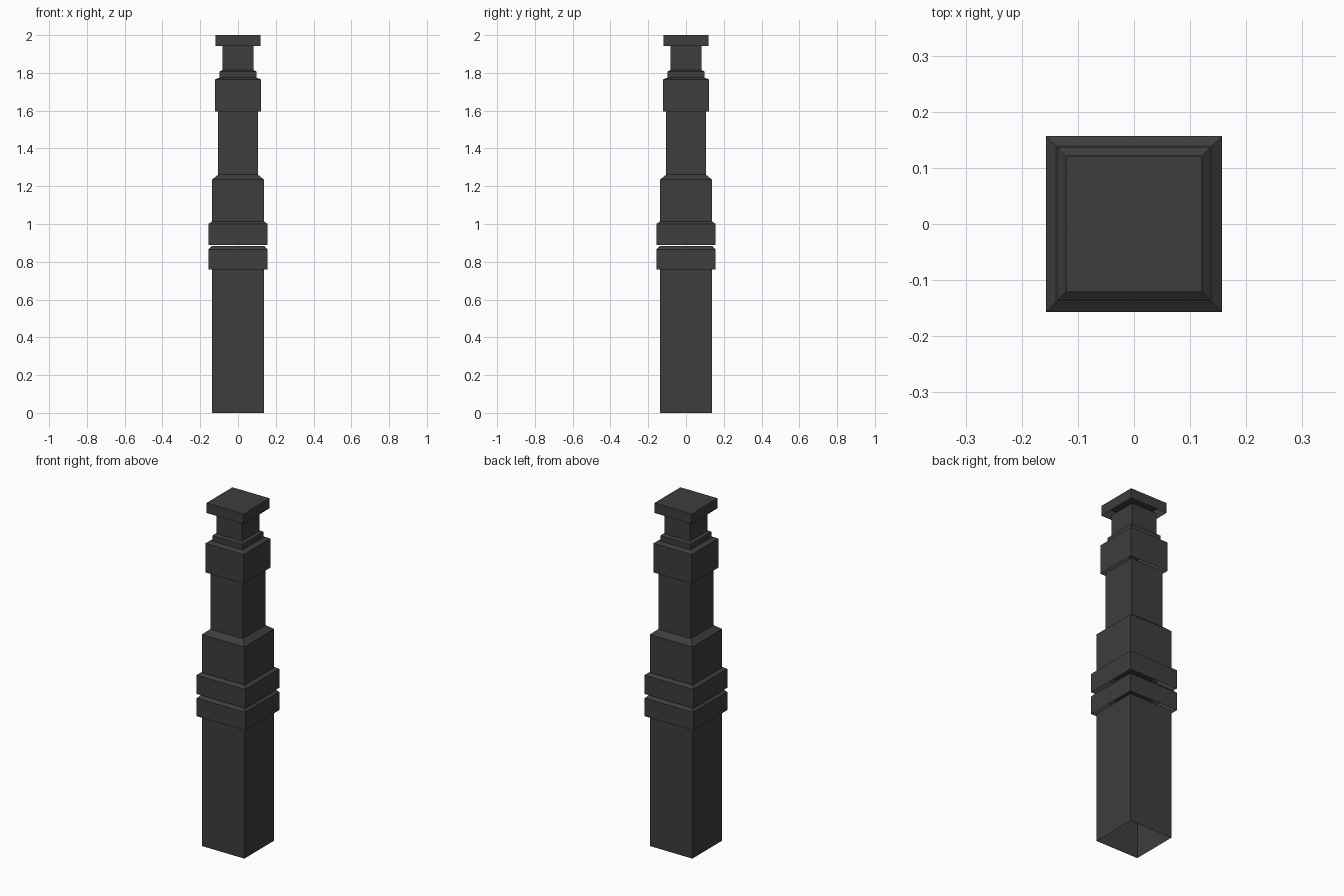
import bpy
import bmesh

default = bpy.data.objects.get("Cube")
if default:
    bpy.data.objects.remove(default, do_unlink=True)

# Single dark colour
charcoal = bpy.data.materials.new("charcoal")
charcoal.use_nodes = True
COLOUR = (0.047, 0.047, 0.047, 1.0)
charcoal.diffuse_color = COLOUR
charcoal.node_tree.nodes["Principled BSDF"].inputs["Base Color"].default_value = COLOUR


def square_shell(name, profile):
    """Square shell, open underneath, from (half width, height) steps upward."""
    bm = bmesh.new()
    rings = []
    for half, z in profile:
        corners = ((-half, -half), (half, -half), (half, half), (-half, half))
        rings.append([bm.verts.new((x, y, z)) for x, y in corners])
    for low, high in zip(rings, rings[1:]):
        for i in range(4):
            j = (i + 1) % 4
            bm.faces.new((low[i], low[j], high[j], high[i]))
    bm.faces.new(rings[-1])
    mesh = bpy.data.meshes.new(name)
    bm.to_mesh(mesh)
    bm.free()
    mesh.materials.append(charcoal)
    obj = bpy.data.objects.new(name, mesh)
    bpy.context.collection.objects.link(obj)
    return obj


# Lower post and the two chamfered bands with a thin gap between them
square_shell("lower_post", [(0.137, 0), (0.137, 0.76)])
square_shell("lower_band", [(0.157, 0.76), (0.157, 0.866), (0.138, 0.884)])
square_shell("upper_band", [(0.157, 0.89), (0.157, 1.0), (0.139, 1.013)])

# Middle block and narrower shaft
square_shell("middle_block", [(0.137, 1.013), (0.137, 1.235), (0.105, 1.262)])
square_shell("shaft", [(0.105, 1.262), (0.105, 1.595)])

# Upper block, collar, neck and flat cap
square_shell("upper_block", [(0.123, 1.595), (0.123, 1.765), (0.097, 1.775)])
square_shell("collar", [(0.097, 1.775), (0.097, 1.808), (0.082, 1.815)])
square_shell("neck", [(0.082, 1.815), (0.082, 1.942)])
square_shell("cap", [(0.12, 1.942), (0.12, 2.0)])
